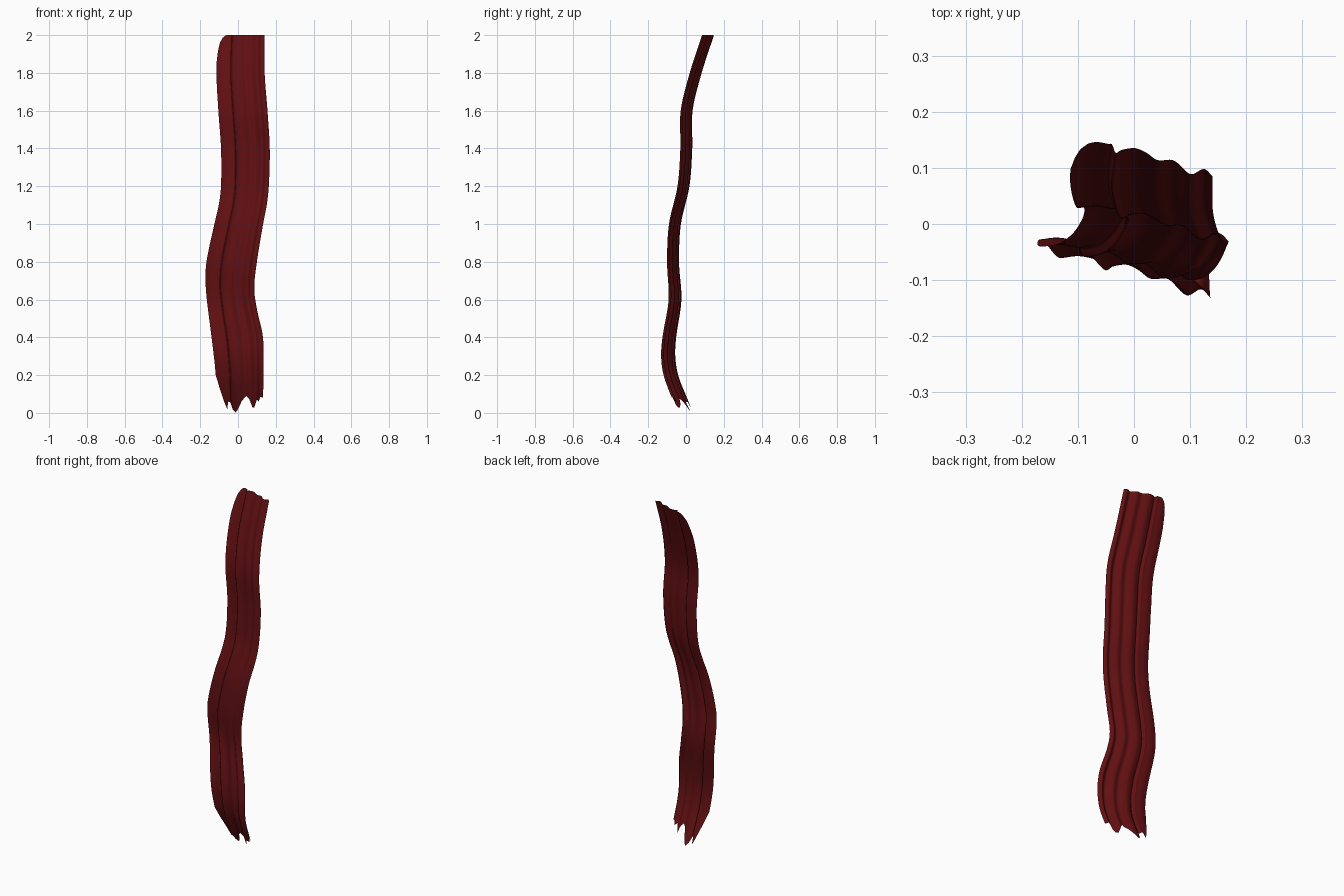
import bpy, bmesh

if "Cube" in bpy.data.objects:
    bpy.data.objects.remove(bpy.data.objects["Cube"])

def spline(points, v):
    """Smooth curve through (position, value) points, flat beyond the ends."""
    if v <= points[0][0]:
        return points[0][1]
    if v >= points[-1][0]:
        return points[-1][1]
    i = next(k for k in range(len(points) - 1) if points[k + 1][0] >= v)
    (x1, y1), (x2, y2) = points[i], points[i + 1]
    x0, y0 = points[max(i - 1, 0)]
    x3, y3 = points[min(i + 2, len(points) - 1)]
    h = x2 - x1
    t = (v - x1) / h
    m1, m2 = (y2 - y0) / (x2 - x0) * h, (y3 - y1) / (x3 - x1) * h
    return ((2*t**3 - 3*t**2 + 1) * y1 + (t**3 - 2*t**2 + t) * m1
            + (3*t**2 - 2*t**3) * y2 + (t**3 - t**2) * m2)

def linear(points, v):
    for (x1, y1), (x2, y2) in zip(points, points[1:]):
        if v <= x2:
            return y1 + (y2 - y1) * (v - x1) / (x2 - x1)
    return points[-1][1]

# Side edges and sway of the cloth by height
left = [(0, -.112), (.2, -.118), (.4, -.14), (.6, -.165), (.7, -.172), (.8, -.167), (1, -.125),
        (1.1, -.102), (1.2, -.09), (1.4, -.09), (1.6, -.104), (1.8, -.114), (2, -.106)]
right = [(0, .13), (.2, .135), (.4, .132), (.55, .1), (.66, .086), (.8, .1), (1, .133),
         (1.1, .152), (1.2, .163), (1.4, .168), (1.6, .156), (1.8, .141), (2, .14)]
sway = [(0, 0), (.1, -.045), (.2, -.082), (.3, -.096), (.4, -.09), (.6, -.06), (.8, -.07), (1, -.06),
        (1.2, -.015), (1.4, 0), (1.6, .002), (1.8, .05), (2, .115)]
# Folds across the width, with a crease a quarter of the way in
folds = [(0, .03), (.12, .033), (.24, .028), (.275, .026), (.295, .012), (.34, .017), (.44, .02), (.52, .012),
         (.6, -.001), (.72, -.002), (.84, -.026), (.94, -.017), (1, -.03)]
# Rounded top corner and torn hem
top = [(0, 1.86), (.02, 1.92), (.05, 1.96), (.1, 1.985), (.16, 1.998), (.2, 2), (1, 2)]
hem = [(0, .2), (.07, .13), (.17, .055), (.23, .02), (.25, .06), (.3, .055), (.35, .018), (.41, .002), (.45, .015),
       (.55, .065), (.64, .09), (.7, .075), (.78, .028), (.82, .03), (.87, .07), (.91, .06), (.94, .085), (1, .08)]

bm = bmesh.new()
NU, NV = 100, 110
grid = []
for i in range(NU + 1):
    u = i / NU
    zb, zt = linear(hem, u), linear(top, u)
    column = []
    for j in range(NV + 1):
        z = zb + (zt - zb) * j / NV
        xl, xr = spline(left, z), spline(right, z)
        depth = 1.0 + .3 * max(0, 1 - z / .8)
        column.append(bm.verts.new((xl + (xr - xl) * u, spline(sway, z) + spline(folds, u) * depth, z)))
    grid.append(column)
for a, b in zip(grid, grid[1:]):
    for j in range(NV):
        bm.faces.new((a[j], b[j], b[j + 1], a[j + 1])).smooth = True

mesh = bpy.data.meshes.new("cloth_strip")
bm.to_mesh(mesh)
bm.free()
cloth = bpy.data.objects.new("cloth_strip", mesh)
bpy.context.collection.objects.link(cloth)

red = bpy.data.materials.new("dark red")
red.diffuse_color = (.12, .005, .006, 1)
red.use_nodes = True
red.node_tree.nodes["Principled BSDF"].inputs["Base Color"].default_value = red.diffuse_color
mesh.materials.append(red)
